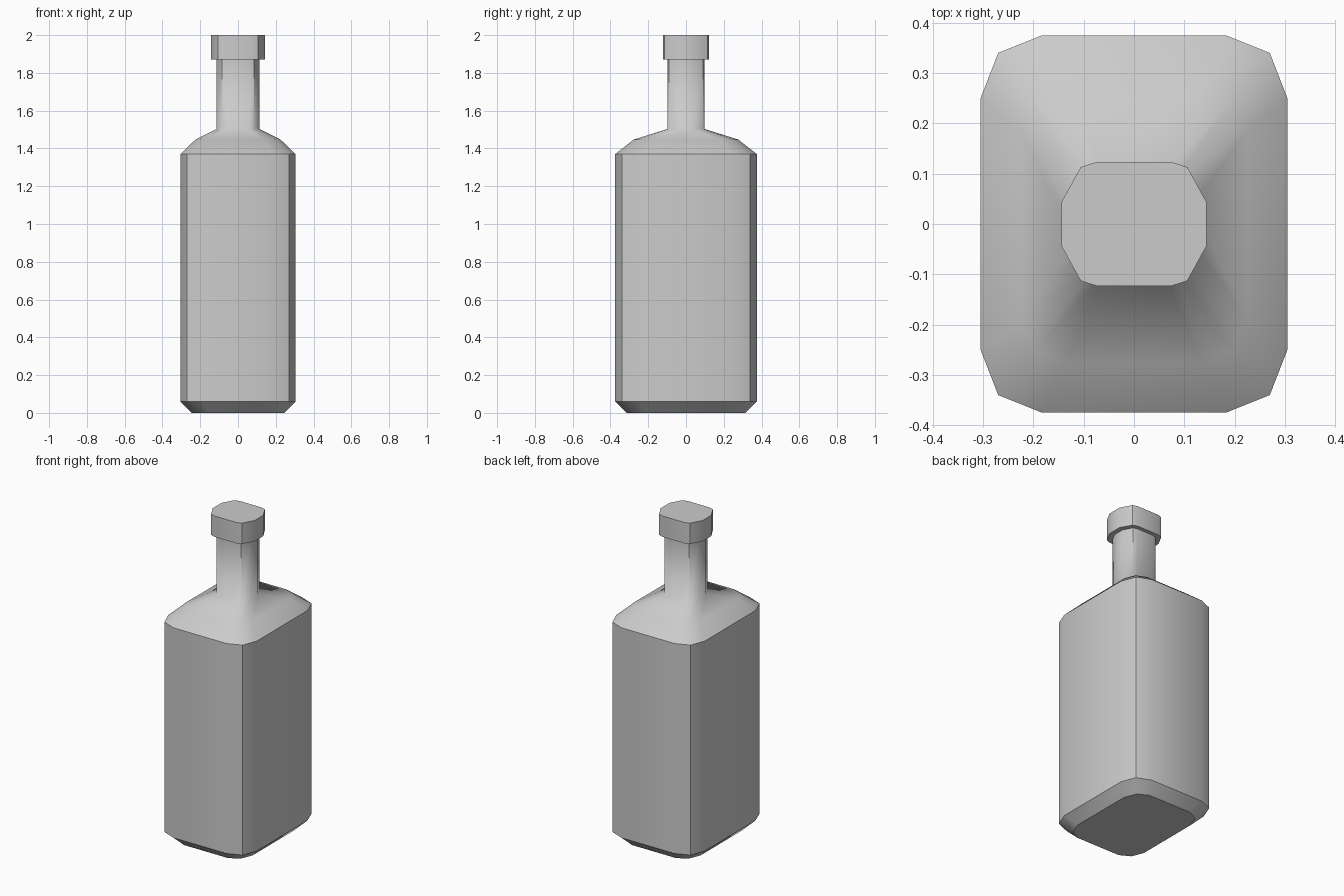
import bpy, bmesh, math

if "Cube" in bpy.data.objects:
    bpy.data.objects.remove(bpy.data.objects["Cube"])

# Quarter outlines of the chamfered-rectangle cross-sections (x, y)
BASE = [(0.245, 0.205), (0.215, 0.28), (0.15, 0.315)]
BODY = [(0.305, 0.25), (0.27, 0.34), (0.183, 0.375)]
SHOULDER = [(0.225, 0.185), (0.198, 0.25), (0.137, 0.277)]
NECK = [(0.114, 0.035), (0.084, 0.09), (0.06, 0.098)]
CAP = [(0.144, 0.044), (0.106, 0.113), (0.075, 0.123)]


def ring(quarter):
    """Mirror a quarter outline into a full 12-sided loop."""
    left = [(-x, y) for x, y in reversed(quarter)]
    half = quarter + left
    return half + [(-x, -y) for x, y in half]


def loft(name, sections, cap_bottom, cap_top, soft_z=None):
    bm = bmesh.new()
    loops = [[bm.verts.new((x, y, z)) for x, y in ring(q)] for z, q in sections]
    for low, high in zip(loops, loops[1:]):
        n = len(low)
        for i in range(n):
            j = (i + 1) % n
            bm.faces.new((low[i], low[j], high[j], high[i]))
    if cap_bottom:
        bm.faces.new(loops[0][::-1])
    if cap_top:
        bm.faces.new(loops[-1])
    bm.normal_update()
    for f in bm.faces:
        f.smooth = True
    # Sharp edges by angle, except the soft blend at the given height
    for e in bm.edges:
        soft = soft_z is not None and all(abs(v.co.z - soft_z) < 1e-4 for v in e.verts)
        e.smooth = soft or e.calc_face_angle(0) < math.radians(30)
    mesh = bpy.data.meshes.new(name)
    bm.to_mesh(mesh)
    bm.free()
    obj = bpy.data.objects.new(name, mesh)
    bpy.context.collection.objects.link(obj)
    return obj


# Bottle: bevelled base, straight body, rounded shoulder, neck
loft("bottle", [(0, BASE), (0.06, BODY), (1.37, BODY), (1.447, SHOULDER),
                (1.503, NECK), (1.87, NECK)], True, False, soft_z=1.503)

# Stopper: overhanging collar closing the top of the neck
loft("stopper", [(1.87, NECK), (1.87, CAP), (2.0, CAP)], False, True)
